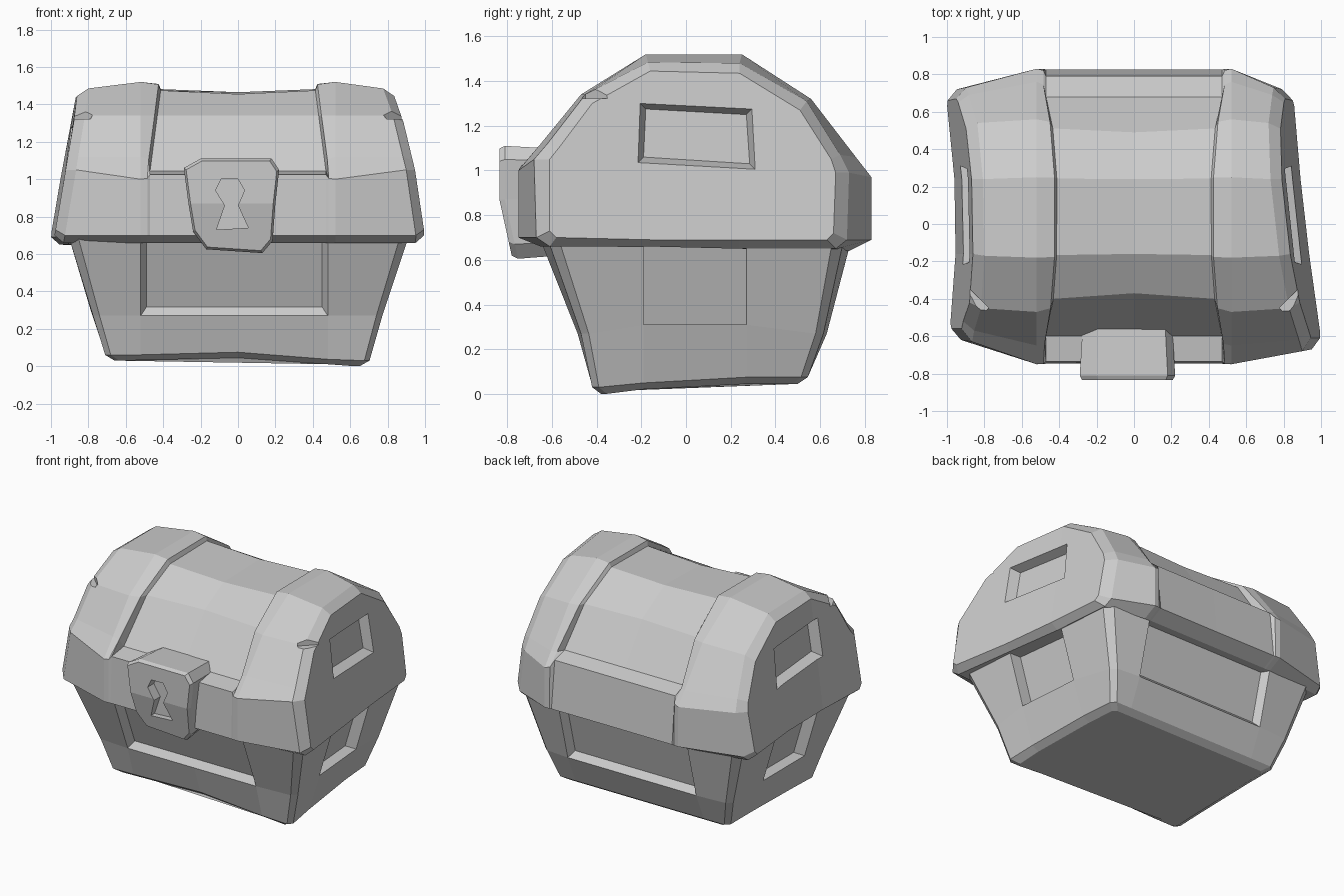
import bpy, bmesh
from mathutils import Matrix

if "Cube" in bpy.data.objects:
    bpy.data.objects.remove(bpy.data.objects["Cube"])

grey = bpy.data.materials.new("plain grey")
grey.diffuse_color = (0.6, 0.6, 0.6, 1)
grey.use_nodes = True
grey.node_tree.nodes["Principled BSDF"].inputs["Base Color"].default_value = grey.diffuse_color


def loft(rings, caps=None):
    """Closed solid through equally long point rings; caps lists the index loops of the end faces."""
    bm = bmesh.new()
    vs = [[bm.verts.new(p) for p in r] for r in rings]
    n = len(rings[0])
    for a, b in zip(vs, vs[1:]):
        for i in range(n):
            j = (i + 1) % n
            bm.faces.new((a[i], a[j], b[j], b[i]))
    for ring in (vs[0], vs[-1]):
        for cap in caps or [range(n)]:
            bm.faces.new([ring[i] for i in cap])
    bmesh.ops.recalc_face_normals(bm, faces=bm.faces)
    return bm


def finish(bm, name):
    me = bpy.data.meshes.new(name)
    bm.to_mesh(me)
    bm.free()
    ob = bpy.data.objects.new(name, me)
    bpy.context.collection.objects.link(ob)
    me.materials.append(grey)
    return ob


def cut(ob, bm):
    """Subtract a solid from an object, then remove the cutter."""
    cutter = finish(bm, "cutter")
    cutter.hide_render = True
    mod = ob.modifiers.new("cut", 'BOOLEAN')
    mod.operation, mod.solver, mod.object = 'DIFFERENCE', 'EXACT', cutter
    bpy.context.view_layer.objects.active = ob
    bpy.ops.object.modifier_apply(modifier=mod.name)
    bpy.data.objects.remove(cutter)


# --- Lid: y-z profiles lofted along x ---
BAND = [(-.65, .66), (-.75, .70), (-.75, 1.0), (-.65, 1.12), (-.47, 1.34), (-.18, 1.52),
        (.25, 1.52), (.56, 1.32), (.76, 1.06), (.83, .97), (.83, .69), (.73, .64),
        (.25, .65), (-.18, .66)]
PANEL = [(-.65, .66), (-.745, .70), (-.735, 1.025), (-.60, 1.045), (-.37, 1.34), (-.16, 1.455),
         (.24, 1.465), (.49, 1.32), (.68, 1.05), (.79, 1.02), (.825, .69), (.73, .64),
         (.25, .65), (-.18, .66)]
END = [(-.58, .70), (-.61, .73), (-.61, 1.05), (-.57, 1.10), (-.42, 1.30), (-.16, 1.445),
       (.24, 1.435), (.51, 1.27), (.65, 1.05), (.67, .99), (.66, .72), (.63, .69),
       (.24, .69), (-.16, .69)]
SHOULDER = [(-.61, .66), (-.67, .70), (-.68, 1.05), (-.62, 1.12), (-.45, 1.34), (-.17, 1.485),
            (.24, 1.48), (.54, 1.31), (.69, 1.07), (.73, .99), (.72, .69), (.67, .65),
            (.24, .65), (-.17, .66)]
CAPS = [(13, 0, 1, 2, 3, 4, 5), (13, 5, 6, 12), (12, 6, 7, 8, 9, 10, 11)]


def mix(t, lips):
    """Profile between band and panel; the lip points may stay those of the panel."""
    return [q if lips and i in (2, 3, 8, 9) else
            (p[0] + t * (q[0] - p[0]), p[1] + t * (q[1] - p[1]))
            for i, (p, q) in enumerate(zip(BAND, PANEL))]


def end_x(side, y, z):
    """Sloping, slightly hollow end walls; the right end also narrows to the back."""
    dip = min(1, max(0, (.62 - abs(y - .04)) / .42)) * (1.45 - z) / .75
    if side > 0:
        return 1.0 - .15 * (z - .7) - .115 * (y + .62) - .012 * dip
    return -1.0 + .17 * (z - .7) + .015 * (.65 - y) + .035 * dip


def edge_x(z):
    """Half width of the recessed middle of the lid."""
    return .41 + .06 * min(1, max(0, (1.5 - z) / .45))


def half_lid(s):
    def pull(y):  # the left front corner sits further back
        return y + .05 if s < 0 and y < -.5 else y
    return [[(end_x(s, y, z), pull(y), z) for y, z in END],
            [(end_x(s, y, z) - s * .055, pull(y), z) for y, z in SHOULDER],
            [(s * .52, y, z) for y, z in BAND],
            [(s * (edge_x(z) + .015), y, z) for y, z in mix(.2, False)],
            [(s * edge_x(z), y, z) for y, z in mix(.7, True)]]


middle = [[(0, y, z) for y, z in PANEL]]
lid = finish(loft(half_lid(-1) + middle + half_lid(1)[::-1], CAPS), "lid")

# Recessed rectangles in both lid ends, and chips on the front corners
for s in (-1, 1):
    def frame(depth, grow):
        pts = [(-.19 - grow, 1.06 - grow), (.285 + grow, 1.03 - grow),
               (.27 + grow, 1.25 + grow), (-.18 - grow, 1.275 + grow)]
        return [(end_x(s, y, z) + s * depth, y, z) for y, z in pts]
    cut(lid, loft([frame(-.065, 0), frame(0, .025), frame(.06, .03)]))
    chip = bmesh.new()
    at = Matrix.Translation((s * .89, -.45, 1.345)) @ Matrix.Rotation(s * .785, 4, 'Z')
    bmesh.ops.create_cube(chip, size=1, matrix=at @ Matrix.Diagonal((.16, .16, .045, 1)))
    cut(lid, chip)


# --- Base: horizontal rings with cut corners ---
def base_ring(z, xl, xr, yf, yb, b, c, lift=0):
    pts = [(xl + c, yf + b), (-.52, yf), (0, yf), (.48, yf), (xr - c, yf + b),
           (xr, yf + b + c), (xr, -.19), (xr, .27), (xr, yb - b - c),
           (xr - c, yb - b), (.48, yb), (0, yb), (-.52, yb), (xl + c, yb - b),
           (xl, yb - b - c), (xl, .27), (xl, -.19), (xl, yf + b + c)]
    ring = []
    for x, y in pts:
        # uneven underside: lowest at the right front corner
        sag = (.045 if x > 0 else .015) * min(1, max(0, -abs(x) * y) / .24) if z < .1 else 0
        skew = .08 * (y + .6) if x > .5 else 0
        up = lift if y in (-.19, .27) else 0
        out = .1 * up / .25
        ring.append((x - skew + (out if x > 0 else -out), y, z - sag + up))
    return ring


bm = loft([base_ring(.045, -.66, .67, -.38, .50, 0, .025),
           base_ring(.075, -.71, .72, -.42, .545, 0, .03),
           base_ring(.27, -.775, .785, -.485, .63, .015, .035, .04),
           base_ring(.71, -.91, .92, -.66, .745, .035, .05)])
bm.normal_update()


def wall(test):
    return [f for f in bm.faces if .4 < f.calc_center_median().z < .6
            and test(f.calc_center_median())]


# Sunken panels: sloped rim on front and back, straight cut on the sides
for s in (-1, 1):
    bmesh.ops.inset_region(bm, faces=wall(lambda c: abs(c.x) < .4 and c.y * s > 0),
                           thickness=.03, depth=-.05, use_even_offset=True)
    faces = wall(lambda c: abs(c.y - .04) < .08 and c.x * s > .5)
    bmesh.ops.inset_region(bm, faces=faces, thickness=.001)
    bmesh.ops.translate(bm, verts=faces[0].verts[:], vec=(-s * .085, 0, 0))
finish(bm, "base")

# --- Lock plate with keyhole ---
PLATE = [(-.20, 1.11), (.18, 1.11), (.22, 1.05), (.20, .87), (.185, .67), (.13, .605),
         (-.17, .625), (-.24, .72), (-.265, .87), (-.29, 1.06)]


def plate_ring(scale, back, y=None):
    ring = []
    for x, z in PLATE:
        px, pz = -.035 + (x + .035) * scale, .87 + (z - .87) * scale
        ring.append((px, -.835 + .22 * max(0, .87 - pz) + back if y is None else y, pz))
    return ring


lock = finish(loft([plate_ring(.95, 0), plate_ring(1, .025), plate_ring(.94, 0, -.55)],
                   [(0, 1, 2, 3, 8, 9), (3, 4, 5, 6, 7, 8)]), "lock")
HOLE = [(-.09, 1.0), (0, 1.0), (.035, .94), (0, .86), (.055, .74),
        (-.115, .73), (-.07, .86), (-.12, .94)]
cut(lock, loft([[(x, y, z) for x, z in HOLE] for y in (-.9, -.765)]))
